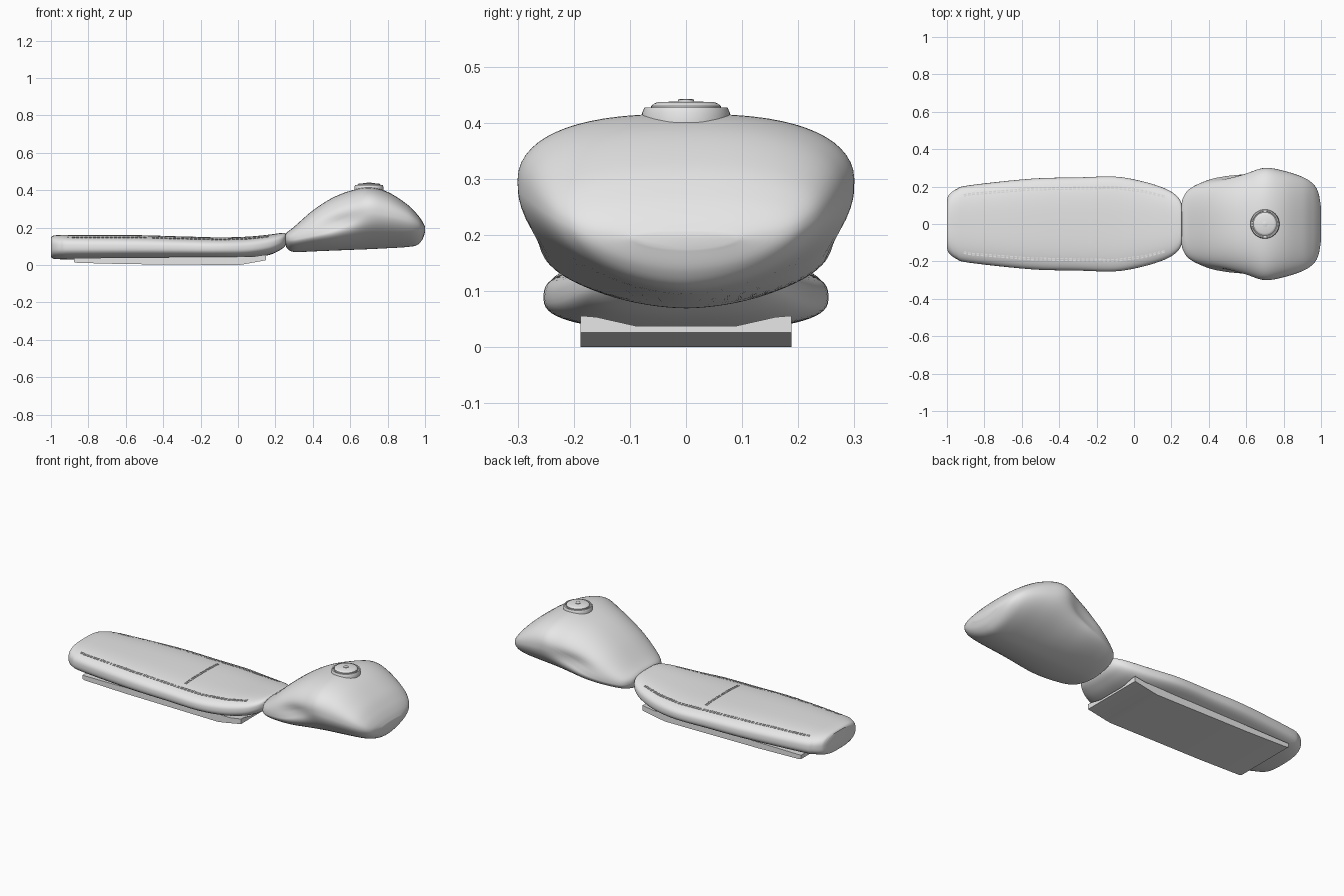
import bpy, bmesh, math
from mathutils import Vector

cube = bpy.data.objects.get("Cube")
if cube:
    bpy.data.objects.remove(cube)

grey = bpy.data.materials.new("light grey")
grey.use_nodes = True
grey.diffuse_color = (0.8, 0.8, 0.8, 1)
grey.node_tree.nodes["Principled BSDF"].inputs["Base Color"].default_value = (0.8, 0.8, 0.8, 1)


def finish(bm, name, angle=40):
    bmesh.ops.recalc_face_normals(bm, faces=bm.faces)
    mesh = bpy.data.meshes.new(name)
    bm.to_mesh(mesh)
    bm.free()
    mesh.materials.append(grey)
    ob = bpy.data.objects.new(name, mesh)
    bpy.context.collection.objects.link(ob)
    bpy.ops.object.select_all(action='DESELECT')
    ob.select_set(True)
    bpy.context.view_layer.objects.active = ob
    bpy.ops.object.shade_smooth_by_angle(angle=math.radians(angle))
    return ob


def refine(stations, steps=6):
    """Smooth curve through the stations."""
    pts = [Vector(s) for s in stations]
    out = []
    for i in range(len(pts) - 1):
        a, b = pts[i], pts[i + 1]
        p = pts[max(i - 1, 0)]
        n = pts[min(i + 2, len(pts) - 1)]
        for k in range(steps):
            t = k / steps
            out.append(0.5 * (2 * a + (b - p) * t + (2 * p - 5 * a + 4 * b - n) * t * t
                              + (3 * a - p - 3 * b + n) * t ** 3))
    return out + [pts[-1]]


def loft(name, stations, up, down, shape=None, sides=64):
    """Station = x, bottom, widest height, top, half width."""
    bm = bmesh.new()
    rings = []
    for x, low, mid, high, half in refine(stations):
        ring = []
        for k in range(sides):
            a = math.tau * k / sides
            c, s = math.cos(a), math.sin(a)
            e = 2 / (up if s > 0 else down)
            y = half * math.copysign(abs(c) ** e, c)
            z = mid + (high - mid if s > 0 else mid - low) * math.copysign(abs(s) ** e, s)
            if shape:
                y, z = shape(x, y, z)
            ring.append(bm.verts.new((x, y, z)))
        rings.append(ring)
    for r, q in zip(rings, rings[1:]):
        for k in range(sides):
            j = (k + 1) % sides
            bm.faces.new((r[k], r[j], q[j], q[k]))
    bm.faces.new(rings[0])
    bm.faces.new(rings[-1])
    return finish(bm, name)


# Fuel tank with a knee hollow on each side
def knee_hollow(x, y, z):
    d = ((x - 0.55) / 0.12) ** 2 + ((z - 0.2 - 0.2 * (x - 0.4)) / 0.045) ** 2
    return y * (1 - 0.09 * math.exp(-d)), z


loft("fuel_tank", [
    (0.252, 0.125, 0.14, 0.158, 0.09),
    (0.262, 0.09, 0.135, 0.175, 0.14),
    (0.30, 0.07, 0.135, 0.205, 0.19),
    (0.40, 0.073, 0.155, 0.292, 0.238),
    (0.50, 0.077, 0.18, 0.357, 0.265),
    (0.60, 0.081, 0.225, 0.397, 0.285),
    (0.70, 0.085, 0.275, 0.416, 0.304),
    (0.80, 0.09, 0.265, 0.391, 0.285),
    (0.90, 0.096, 0.24, 0.328, 0.252),
    (0.955, 0.106, 0.22, 0.275, 0.217),
    (0.985, 0.135, 0.20, 0.235, 0.17),
    (1.0, 0.175, 0.193, 0.205, 0.09)], 2.6, 1.75, knee_hollow)

# Seat cushion
SEAT = [
    (-1.0, 0.045, 0.095, 0.148, 0.13),
    (-0.988, 0.034, 0.095, 0.157, 0.158),
    (-0.95, 0.031, 0.095, 0.161, 0.186),
    (-0.88, 0.03, 0.094, 0.161, 0.207),
    (-0.55, 0.03, 0.093, 0.16, 0.242),
    (-0.30, 0.03, 0.09, 0.153, 0.249),
    (-0.10, 0.03, 0.088, 0.148, 0.253),
    (0.05, 0.034, 0.09, 0.152, 0.227),
    (0.16, 0.052, 0.105, 0.162, 0.192),
    (0.22, 0.077, 0.123, 0.17, 0.158),
    (0.25, 0.10, 0.138, 0.172, 0.12),
    (0.256, 0.12, 0.142, 0.165, 0.08)]
UP = 2.9
loft("seat_cushion", SEAT, UP, 2.6)


# Stitching that follows the cushion surface
def seat_at(x):
    for a, b in zip(SEAT, SEAT[1:]):
        if a[0] <= x <= b[0]:
            return Vector(a).lerp(Vector(b), (x - a[0]) / (b[0] - a[0]))


def on_seat(x, y):
    _, _, mid, high, half = seat_at(x)
    return Vector((x, y, mid + (high - mid) * (1 - abs(y / half) ** UP) ** (1 / UP)))


def add_stitch(bm, p, q, width=0.006, height=0.004):
    along = (q - p).normalized()
    side = along.cross(Vector((0, 0, 1))).normalized() * width / 2
    lift = Vector((0, 0, height / 2))
    v = [bm.verts.new(c + side * s + lift * h) for c in (p, q) for s in (-1, 1) for h in (-1, 1)]
    for f in ((0, 1, 3, 2), (4, 6, 7, 5), (0, 4, 5, 1), (2, 3, 7, 6), (0, 2, 6, 4), (1, 5, 7, 3)):
        bm.faces.new([v[i] for i in f])


for name, sign in (("left_stitching", 1), ("right_stitching", -1)):
    bm = bmesh.new()
    for row in (0.75, 0.79):
        for i in range(48):
            x = -0.91 + i * 0.0225
            ends = [on_seat(u, sign * row * seat_at(u)[4]) for u in (x, x + 0.015)]
            add_stitch(bm, *ends)
    finish(bm, name)

bm = bmesh.new()
for x in (-0.24, -0.23):
    for i in range(17):
        y = -0.15 + i * 0.018
        add_stitch(bm, on_seat(x, y), on_seat(x, y + 0.013), 0.004)
finish(bm, "cross_stitching")

# Seat base pan: side profile extruded across, front lip scooped in the middle
profile = [(-0.878, 0.016), (-0.86, 0.012), (-0.6, 0.005), (0.0, 0.0), (0.03, 0.004),
           (0.15, 0.026), (0.15, 0.056), (0.08, 0.045), (-0.878, 0.038)]
bm = bmesh.new()
rows = []
for y in (-0.188, -0.16, -0.13, -0.09, 0, 0.09, 0.13, 0.16, 0.188):
    scoop = 0.018 * min(1, max(0, (0.17 - abs(y)) / 0.08))
    rows.append([bm.verts.new((x, y, z - (scoop if z > 0.04 else 0))) for x, z in profile])
n = len(profile)
for a, b in zip(rows, rows[1:]):
    for i in range(n):
        j = (i + 1) % n
        bm.faces.new((a[i], a[j], b[j], b[i]))
bm.faces.new(rows[0])
bm.faces.new(rows[-1])
finish(bm, "seat_base", 25)


# Filler cap: turned profiles of radius and height
def lathe(name, outline, x, sides=48):
    bm = bmesh.new()
    verts = [bm.verts.new((r, 0, z)) for r, z in outline]
    edges = [bm.edges.new(e) for e in zip(verts, verts[1:])]
    bmesh.ops.spin(bm, geom=verts + edges, cent=(0, 0, 0), axis=(0, 0, 1),
                   angle=math.tau, steps=sides)
    bmesh.ops.remove_doubles(bm, verts=bm.verts, dist=0.0001)
    bmesh.ops.translate(bm, verts=bm.verts, vec=(x, 0, 0))
    finish(bm, name, 35)


lathe("filler_ring", [(0.078, 0.40), (0.078, 0.418), (0.074, 0.427), (0.068, 0.427),
                      (0.066, 0.422), (0.05, 0.422)], 0.70)
lathe("filler_cap", [(0.062, 0.415), (0.062, 0.43), (0.057, 0.434), (0.05, 0.437),
                     (0, 0.438)], 0.70)
lathe("cap_lock", [(0.014, 0.43), (0.014, 0.441), (0.011, 0.442), (0, 0.442)], 0.70)
